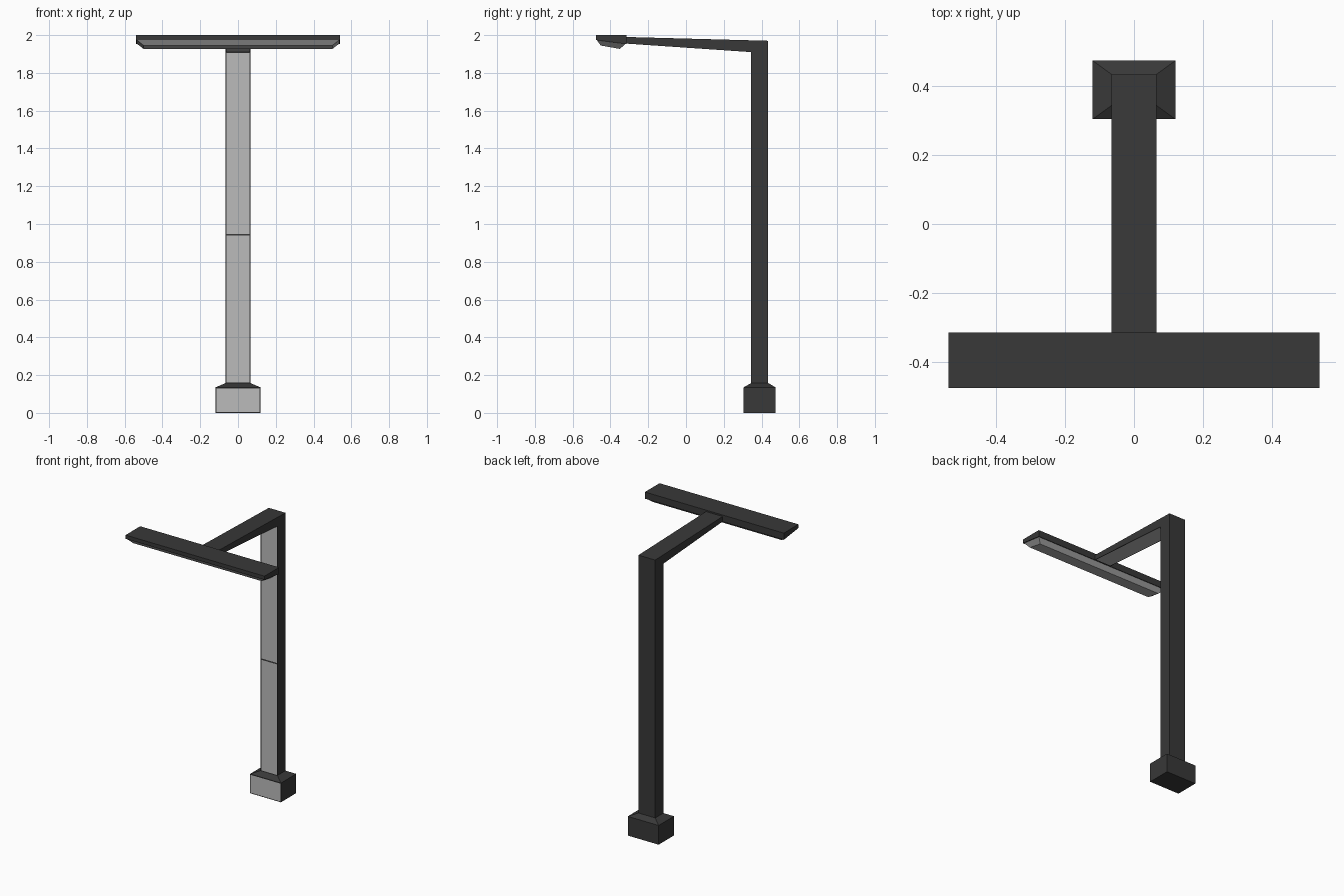
import bpy, bmesh
from mathutils import Vector

if "Cube" in bpy.data.objects:
    bpy.data.objects.remove(bpy.data.objects["Cube"])

dark = bpy.data.materials.new("dark_metal")
dark.diffuse_color = (0.04, 0.04, 0.04, 1)
dark.use_nodes = True
dark.node_tree.nodes["Principled BSDF"].inputs["Base Color"].default_value = dark.diffuse_color
light = bpy.data.materials.new("light_panel")
light.diffuse_color = (0.5, 0.5, 0.5, 1)
light.use_nodes = True
light.node_tree.nodes["Principled BSDF"].inputs["Base Color"].default_value = light.diffuse_color


def finish(name, bm, mats, is_panel=None, border=0.007):
    """Make the object; faces chosen by is_panel get an inset light panel."""
    bmesh.ops.recalc_face_normals(bm, faces=bm.faces[:])
    bm.normal_update()
    if is_panel:
        panels = [f for f in bm.faces if is_panel(f)]
        bmesh.ops.inset_individual(bm, faces=panels, thickness=border, depth=0)
        for f in panels:
            f.material_index = 1
    me = bpy.data.meshes.new(name)
    bm.to_mesh(me)
    bm.free()
    for m in mats:
        me.materials.append(m)
    ob = bpy.data.objects.new(name, me)
    bpy.context.collection.objects.link(ob)


def loft(rings):
    """Closed solid through a list of rings with equal point counts."""
    bm = bmesh.new()
    vs = [[bm.verts.new(p) for p in r] for r in rings]
    n = len(vs[0])
    for a, b in zip(vs, vs[1:]):
        for i in range(n):
            j = (i + 1) % n
            bm.faces.new((a[i], a[j], b[j], b[i]))
    bm.faces.new(vs[0][::-1])
    bm.faces.new(vs[-1])
    return bm


def extrude_x(profile, half):
    return loft([[(x, y, z) for y, z in profile] for x in (-half, half)])


def rect(hx, y0, y1, z0, z1=None):
    """Rectangle ring; z0 at the front edge, z1 at the back edge."""
    z1 = z0 if z1 is None else z1
    return [(-hx, y0, z0), (hx, y0, z0), (hx, y1, z1), (-hx, y1, z1)]


# base block with sloped shoulder
finish("base", loft([rect(0.12, 0.305, 0.475, 0),
                     rect(0.12, 0.305, 0.475, 0.135),
                     rect(0.065, 0.345, 0.435, 0.158)]),
       [dark, light], lambda f: f.normal.y < -0.99)

# post and tapering arm, light panels on the post front and arm underside
profile = [(0.435, 0.155), (0.345, 0.155), (0.345, 0.943), (0.345, 1.91),
           (-0.315, 1.955), (-0.315, 1.99), (0.435, 1.97)]
finish("post_and_arm", extrude_x(profile, 0.065), [dark, light],
       lambda f: (f.normal.y < -0.99 and f.calc_center_median().y > 0)
       or (f.normal.z < -0.9 and f.calc_center_median().z > 1))

# lamp housing
finish("lamp_housing", extrude_x([(-0.477, 1.974), (-0.477, 2.0),
                                  (-0.315, 2.0), (-0.315, 1.953)], 0.54), [dark])

# lamp lens under the housing
finish("lamp_lens", loft([rect(0.535, -0.472, -0.32, 1.974, 1.954),
                          rect(0.50, -0.452, -0.35, 1.945, 1.927)]), [light])
